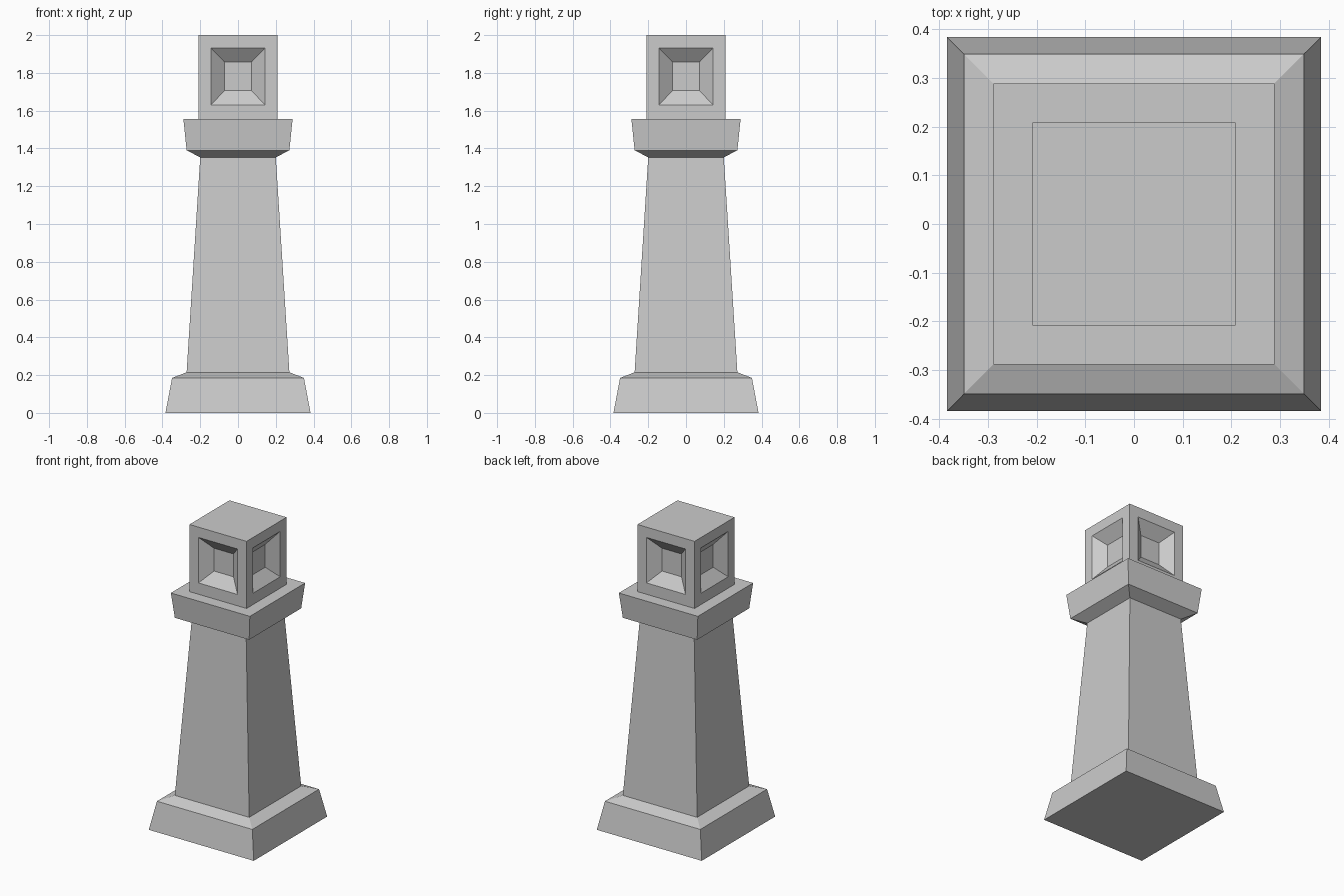
import bpy, bmesh

if "Cube" in bpy.data.objects:
    bpy.data.objects.remove(bpy.data.objects["Cube"])


def make_object(name, bm):
    bmesh.ops.recalc_face_normals(bm, faces=bm.faces)
    mesh = bpy.data.meshes.new(name)
    bm.to_mesh(mesh)
    bm.free()
    obj = bpy.data.objects.new(name, mesh)
    bpy.context.collection.objects.link(obj)
    return obj


def square_ring(bm, half, z):
    return [bm.verts.new((sx * half, sy * half, z))
            for sx, sy in ((-1, -1), (1, -1), (1, 1), (-1, 1))]


def bridge(bm, a, b):
    for i in range(4):
        j = (i + 1) % 4
        bm.faces.new((a[i], a[j], b[j], b[i]))


# Tower: square profile of (half width, height) from foot to gallery
bm = bmesh.new()
profile = [(0.384, 0), (0.349, 0.185), (0.272, 0.215), (0.2, 1.353),
           (0.272, 1.39), (0.289, 1.556)]
rings = [square_ring(bm, h, z) for h, z in profile]
for a, b in zip(rings, rings[1:]):
    bridge(bm, a, b)
bm.faces.new(rings[0][::-1])
# Lantern room stands on the gallery floor
low, high = square_ring(bm, 0.209, 1.556), square_ring(bm, 0.209, 2.0)
bridge(bm, rings[-1], low)
bridge(bm, low, high)
bm.faces.new(high)

# Lantern windows: four tapered recesses
WALL, DEPTH = 0.209, 0.06
bm.normal_update()
sides = [f for f in bm.faces
         if abs(f.normal.z) < 0.01 and f.calc_center_median().z > 1.6]


def inset_to(face, half, z0, z1, depth):
    """Inset a side face to a given opening, pushed in from the wall."""
    bmesh.ops.inset_region(bm, faces=[face], thickness=0.02)
    axis = 0 if abs(face.normal.x) > 0.5 else 1
    sign = 1 if face.normal[axis] > 0 else -1
    mid = face.calc_center_median().z
    for v in face.verts:
        v.co[axis] = sign * (WALL - depth)
        v.co[1 - axis] = half if v.co[1 - axis] > 0 else -half
        v.co.z = z1 if v.co.z > mid else z0
    bm.normal_update()


for f in sides:
    inset_to(f, 0.143, 1.631, 1.932, 0.0)
    inset_to(f, 0.071, 1.706, 1.857, DEPTH)

make_object("lighthouse_tower", bm)
